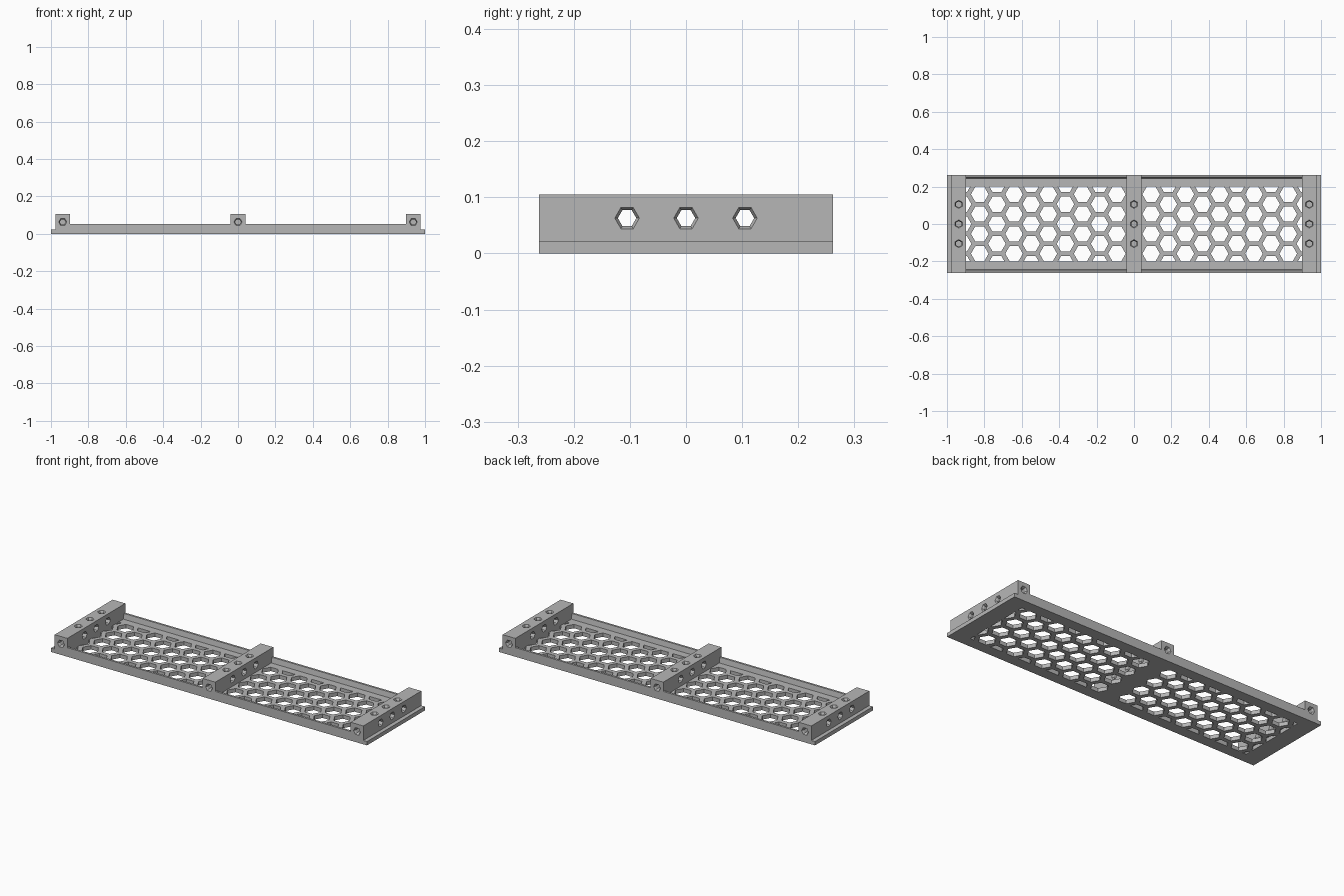
import bpy, bmesh, math
from mathutils import Matrix, Vector

default = bpy.data.objects.get("Cube")
if default:
    bpy.data.objects.remove(default, do_unlink=True)

HALF_Y = 0.262
PLATE_Z = 0.022
BLOCK_Z = 0.105
BLOCK_HALF = 0.04
BLOCK_X = 0.937
HOLE_Z = 0.063
HOLE_YS = (-0.105, 0, 0.105)

grey = bpy.data.materials.new("plain grey")
grey.use_nodes = True
grey.diffuse_color = (0.47, 0.47, 0.47, 1)
grey.node_tree.nodes["Principled BSDF"].inputs["Base Color"].default_value = grey.diffuse_color


def make_object(name, bm):
    bmesh.ops.recalc_face_normals(bm, faces=bm.faces)
    mesh = bpy.data.meshes.new(name)
    bm.to_mesh(mesh)
    bm.free()
    mesh.materials.append(grey)
    obj = bpy.data.objects.new(name, mesh)
    bpy.context.collection.objects.link(obj)
    return obj


def box(name, lo, hi):
    bm = bmesh.new()
    lo, hi = Vector(lo), Vector(hi)
    bmesh.ops.create_cube(bm, size=1, matrix=Matrix.Translation((lo + hi) / 2)
                          @ Matrix.Diagonal((*(hi - lo), 1)))
    return make_object(name, bm)


def cut(obj, cutter):
    mod = obj.modifiers.new("cut", 'BOOLEAN')
    mod.operation = 'DIFFERENCE'
    mod.solver = 'EXACT'
    mod.object = cutter
    graph = bpy.context.evaluated_depsgraph_get()
    mesh = bpy.data.meshes.new_from_object(obj.evaluated_get(graph))
    obj.modifiers.clear()
    obj.data = mesh
    bpy.data.objects.remove(cutter, do_unlink=True)


def hex_bore(centre, axis, rings, point):
    """Six-sided bore: rings of (distance, radius) along axis, one corner towards point."""
    bm = bmesh.new()
    axis, point = Vector(axis), Vector(point)
    side = axis.cross(point)
    loops = []
    for dist, r in rings:
        loops.append([bm.verts.new(Vector(centre) + axis * dist
                                   + point * r * math.cos(i * math.pi / 3)
                                   + side * r * math.sin(i * math.pi / 3)) for i in range(6)])
    for a, b in zip(loops, loops[1:]):
        for i in range(6):
            j = (i + 1) % 6
            bm.faces.new((a[i], a[j], b[j], b[i]))
    bm.faces.new(loops[0])
    bm.faces.new(loops[-1])
    return make_object("bore_cutter", bm)


# Base plate with the clipped honeycomb
plate = box("base_plate", (-1, -HALF_Y, 0), (1, HALF_Y, PLATE_Z))
PITCH, HEX_R = 0.1058, 0.047
bm = bmesh.new()
for k in [c for c in range(-10, 11) if c]:
    rows = (-1.5, -0.5, 0.5, 1.5) if k % 2 else (-2, -1, 0, 1, 2)
    for row in rows:
        x, y = k * PITCH * math.sqrt(3) / 2, row * PITCH
        bm.faces.new([bm.verts.new((x + HEX_R * math.cos(i * math.pi / 3),
                                    y + HEX_R * math.sin(i * math.pi / 3), -0.01))
                      for i in range(6)])
for normal, limit in (((1, 0, 0), 0.9), ((-1, 0, 0), 0.9), ((0, 1, 0), 0.2), ((0, -1, 0), 0.2)):
    bmesh.ops.bisect_plane(bm, geom=bm.verts[:] + bm.edges[:] + bm.faces[:],
                           plane_co=Vector(normal) * limit, plane_no=normal, clear_outer=True)
extruded = bmesh.ops.extrude_face_region(bm, geom=bm.faces[:], use_keep_orig=True)
bmesh.ops.translate(bm, vec=(0, 0, 0.05),
                    verts=[v for v in extruded["geom"] if isinstance(v, bmesh.types.BMVert)])
cut(plate, make_object("honeycomb_cutter", bm))

# Cross block with flared six-sided bores on its faces
block = box("middle_block", (-BLOCK_HALF, -HALF_Y, PLATE_Z), (BLOCK_HALF, HALF_Y, BLOCK_Z))
for y in HOLE_YS:
    w = BLOCK_HALF
    cut(block, hex_bore((0, y, HOLE_Z), (1, 0, 0),
                        ((-w - 0.001, 0.0225), (0.01 - w, 0.0165),
                         (w - 0.01, 0.0165), (w + 0.001, 0.0225)), (0, 1, 0)))
    cut(block, hex_bore((0, y, BLOCK_Z), (0, 0, -1),
                        ((-0.001, 0.0225), (0.01, 0.016), (0.07, 0.016)), (0, 1, 0)))
for s in (-1, 1):
    cut(block, hex_bore((0, s * HALF_Y, HOLE_Z), (0, -s, 0),
                        ((-0.001, 0.0225), (0.01, 0.016), (0.07, 0.016)), (1, 0, 0)))
for name, x in (("right_block", -BLOCK_X), ("left_block", BLOCK_X)):
    copy = bpy.data.objects.new(name, block.data.copy())
    copy.location.x = x
    bpy.context.collection.objects.link(copy)

# Edge rails between the blocks
RAIL = ((HALF_Y, PLATE_Z), (HALF_Y, 0.052), (0.25, 0.052), (0.244, PLATE_Z))
for side, sx in (("left", 1), ("right", -1)):
    for end, sy in (("back", 1), ("front", -1)):
        bm = bmesh.new()
        a, b = [[bm.verts.new((sx * x, sy * y, z)) for y, z in RAIL]
                for x in (BLOCK_HALF, BLOCK_X - BLOCK_HALF)]
        bm.faces.new(a)
        bm.faces.new(b)
        for i in range(4):
            j = (i + 1) % 4
            bm.faces.new((a[i], a[j], b[j], b[i]))
        make_object(f"{end}_{side}_rail", bm)
